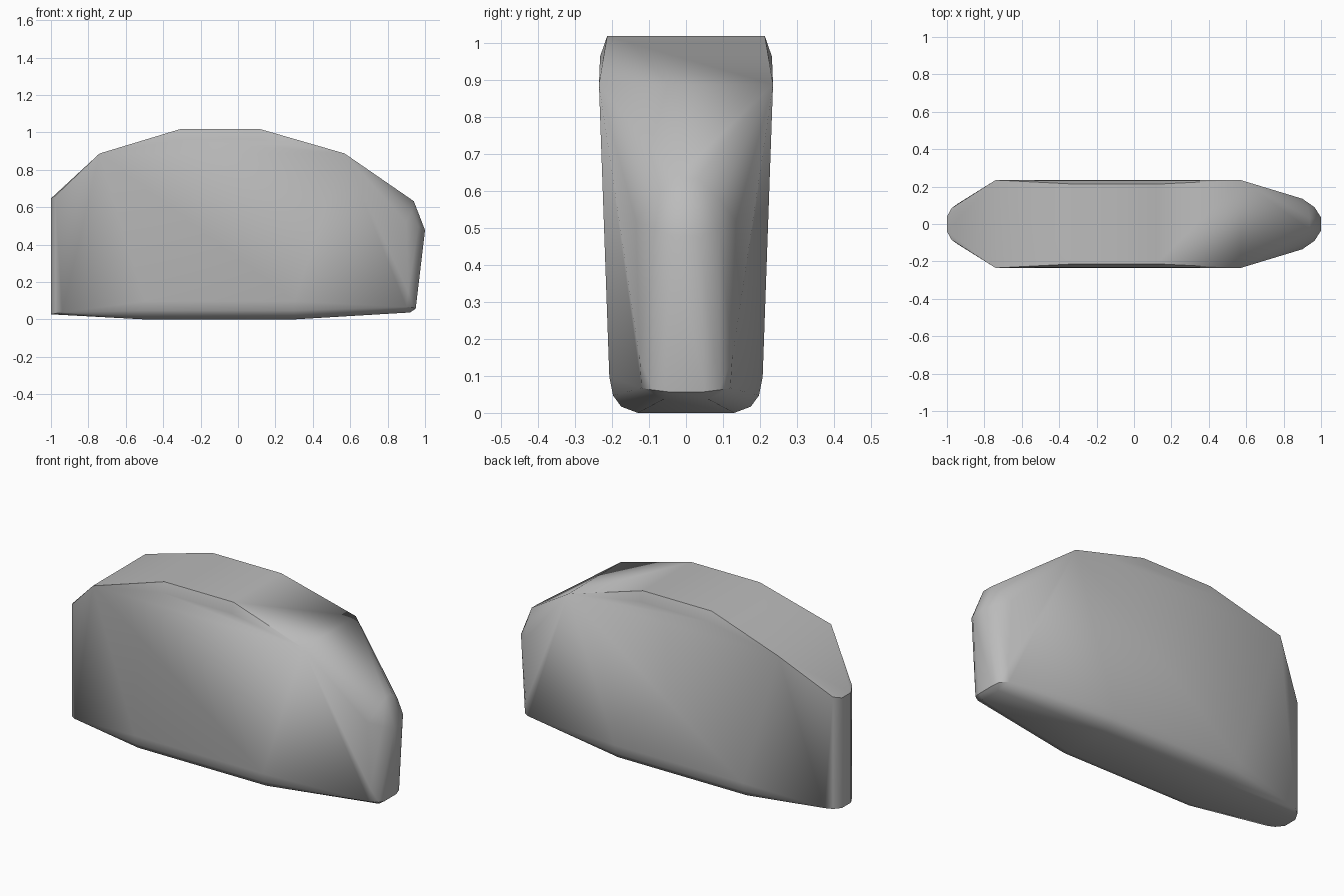
import bpy, bmesh, math

cube = bpy.data.objects.get("Cube")
if cube:
    bpy.data.objects.remove(cube, do_unlink=True)

grey = bpy.data.materials.new("mid_grey")
grey.use_nodes = True
colour = (0.5, 0.5, 0.5, 1)
grey.diffuse_color = colour
grey.node_tree.nodes["Principled BSDF"].inputs["Base Color"].default_value = colour

# Corner points as (x, half width, z), mirrored across y
crown = [(-0.74, 0.235, 0.89), (-0.31, 0.213, 1.02), (0.12, 0.213, 1.02),
         (-0.31, 0.232, 0.965), (0.12, 0.232, 0.965), (0.57, 0.235, 0.89)]
belly = [(x, w, z) for x in (-0.5, 0.3)
         for w, z in ((0.207, 0.1), (0.197, 0.05), (0.175, 0.02), (0.13, 0.003))]
blunt_end = [(-1, 0.04, 0.65), (-1, 0.04, 0.03), (-0.975, 0.085, 0.665),
             (-0.975, 0.085, 0.035), (-0.94, 0.11, 0.04)]
nose = [(0.94, 0.03, 0.635), (0.93, 0.09, 0.58), (0.9, 0.135, 0.52),
        (0.965, 0.09, 0.5), (1.0, 0.035, 0.48), (0.95, 0.05, 0.06),
        (0.94, 0.09, 0.065), (0.91, 0.125, 0.15), (0.9, 0.12, 0.07),
        (0.92, 0.06, 0.04)]

# Body: convex shell through the corner points
bm = bmesh.new()
for x, w, z in crown + belly + blunt_end + nose:
    for side in (-1, 1):
        bm.verts.new((x, side * w, z))
hull = bmesh.ops.convex_hull(bm, input=bm.verts)
loose = {v for v in hull["geom_interior"] + hull["geom_unused"]
         if isinstance(v, bmesh.types.BMVert)}
bmesh.ops.delete(bm, geom=list(loose), context="VERTS")
bmesh.ops.dissolve_limit(bm, angle_limit=math.radians(1), verts=bm.verts, edges=bm.edges)
bmesh.ops.translate(bm, verts=bm.verts, vec=(0, 0, -min(v.co.z for v in bm.verts)))
bmesh.ops.recalc_face_normals(bm, faces=bm.faces)
mesh = bpy.data.meshes.new("body")
bm.to_mesh(mesh)
bm.free()
mesh.materials.append(grey)
body = bpy.data.objects.new("body", mesh)
bpy.context.collection.objects.link(body)

# Smooth shading with crisp main edges
bpy.context.view_layer.objects.active = body
body.select_set(True)
bpy.ops.object.shade_smooth_by_angle(angle=math.radians(40))
